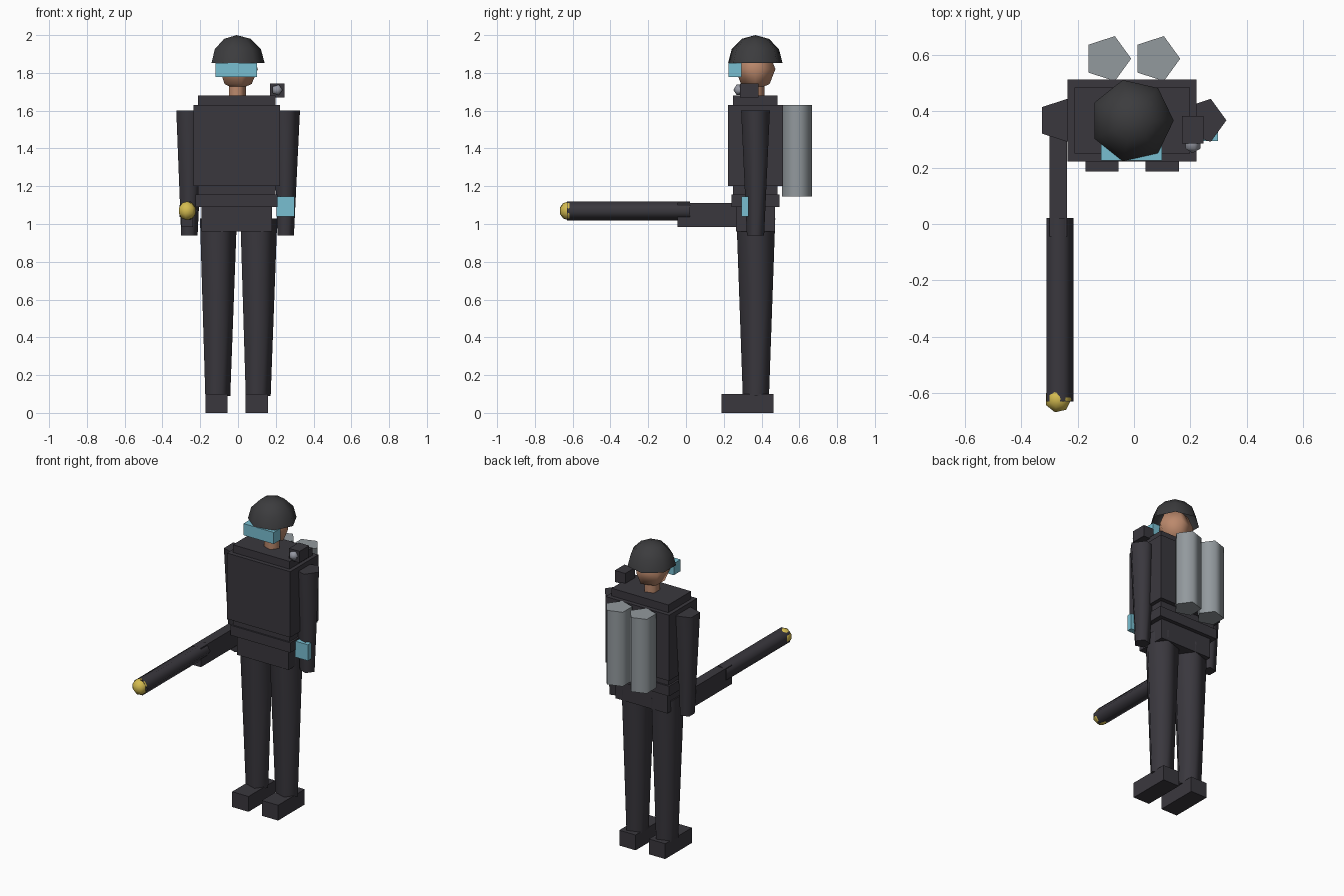
import bpy
import bmesh
from math import sin, cos, pi, radians
from mathutils import Matrix, Vector

cube = bpy.data.objects.get("Cube")
if cube:
    bpy.data.objects.remove(cube, do_unlink=True)

CX, CY = -0.007, 0.367   # middle of the body


def material(name, rgb):
    m = bpy.data.materials.new(name)
    m.use_nodes = True
    colour = (*rgb, 1)
    m.diffuse_color = colour
    m.node_tree.nodes["Principled BSDF"].inputs["Base Color"].default_value = colour
    return m


cloth = material("dark cloth", (0.042, 0.039, 0.048))
shell = material("helmet charcoal", (0.045, 0.045, 0.048))
skin = material("skin", (0.50, 0.25, 0.15))
cyan = material("pale cyan", (0.19, 0.52, 0.64))
steel = material("tank grey", (0.29, 0.32, 0.34))
glass = material("lens grey", (0.30, 0.31, 0.36))
gold = material("nozzle gold", (0.66, 0.50, 0.08))


def finish(name, bm, mat):
    bmesh.ops.recalc_face_normals(bm, faces=bm.faces)
    mesh = bpy.data.meshes.new(name)
    bm.to_mesh(mesh)
    bm.free()
    mesh.materials.append(mat)
    ob = bpy.data.objects.new(name, mesh)
    bpy.context.collection.objects.link(ob)
    return ob


def box(name, mat, x, y, z):
    """Box from its (min, max) along each axis."""
    bm = bmesh.new()
    bmesh.ops.create_cube(bm, size=1)
    for v in bm.verts:
        v.co = Vector([(lo + hi) / 2 + c * (hi - lo)
                       for c, (lo, hi) in zip(v.co, (x, y, z))])
    return finish(name, bm, mat)


def lathe(name, mat, profile, sides, loc, forward=False, capped=True):
    """Few-sided turned form from (radius, height) points, first corner at +x."""
    bm = bmesh.new()
    rings = []
    for r, h in profile:
        count = sides if r > 0 else 1
        rings.append([bm.verts.new((r * cos(2 * pi * i / sides),
                                    r * sin(2 * pi * i / sides), h))
                      for i in range(count)])
    for a, b in zip(rings, rings[1:]):
        for i in range(sides):
            j = (i + 1) % sides
            corners = [a[i % len(a)], a[j % len(a)], b[j % len(b)], b[i % len(b)]]
            bm.faces.new(list(dict.fromkeys(corners)))
    if capped:
        for ring in (rings[0], rings[-1]):
            if len(ring) > 1:
                bm.faces.new(ring)
    if forward:
        bm.transform(Matrix.Rotation(radians(90), 4, "X"))
    bm.transform(Matrix.Translation(loc))
    ob = finish(name, bm, mat)
    ob.data.polygons.foreach_set("use_smooth", [True] * len(ob.data.polygons))
    ob.data.set_sharp_from_angle(angle=radians(80))
    return ob


def arc(radius, start, end, steps):
    """Circle profile between two latitudes in degrees."""
    points = []
    for i in range(steps + 1):
        a = radians(start + (end - start) * i / steps)
        r = radius * cos(a)
        points.append((r if r > 1e-5 else 0, radius * sin(a)))
    return points


def body_box(name, half_x, y, z):
    box(name, cloth, (CX - half_x, CX + half_x), y, z)


# Torso and waist
body_box("undershirt", 0.205, (0.25, 0.485), (1.10, 1.68))
body_box("chest_vest", 0.229, (0.222, 0.513), (1.20, 1.63))
body_box("belt", 0.217, (0.24, 0.495), (1.09, 1.155))
body_box("pelvis", 0.187, (0.265, 0.47), (0.96, 1.10))

# Limbs, shoes and back tanks
for side, s in (("left", 1), ("right", -1)):
    leg_x = CX + s * 0.107
    lathe(side + "_leg", cloth, [(0.073, 0.09), (0.108, 1.03)], 5, (leg_x, 0.37, 0))
    box(side + "_shoe", cloth, (leg_x - 0.059, leg_x + 0.059), (0.187, 0.462), (0, 0.10))
    lathe(side + "_arm", cloth, [(0.048, 0.94), (0.08, 1.60)], 5,
          (CX + s * 0.255, 0.368, 0))
    lathe(side + "_tank", steel, [(0.084, 1.145), (0.084, 1.63)], 5,
          (CX + s * 0.087, 0.587, 0))

# Head, helmet and goggles
lathe("neck", skin, [(0.05, 1.66), (0.05, 1.74)], 5, (CX, CY, 0))
lathe("head", skin, arc(0.112, -90, 90, 4), 5, (CX, CY, 1.82))
lathe("helmet", shell, arc(0.148, 0, 90, 3), 7, (CX, CY, 1.852), capped=False)
box("goggles", cyan, (-0.118, 0.10), (0.225, 0.295), (1.777, 1.853))

# Shoulder lamp and wrist device
box("shoulder_lamp", cloth, (0.17, 0.246), (0.285, 0.384), (1.67, 1.745))
lathe("lamp_lens", glass, arc(0.034, -90, 90, 3), 5, (0.207, 0.285, 1.71), forward=True)
box("wrist_device", cyan, (0.205, 0.299), (0.295, 0.33), (1.04, 1.145))

# Long hand-held launcher
box("launcher_grip", cloth, (-0.30, -0.237), (-0.045, 0.36), (0.985, 1.11))
lathe("launcher_barrel", cloth, [(0.053, -0.022), (0.053, 0.63)], 5,
      (-0.267, 0, 1.07), forward=True)
lathe("launcher_nozzle", gold, arc(0.05, -90, 90, 5), 7, (-0.27, -0.622, 1.07))
